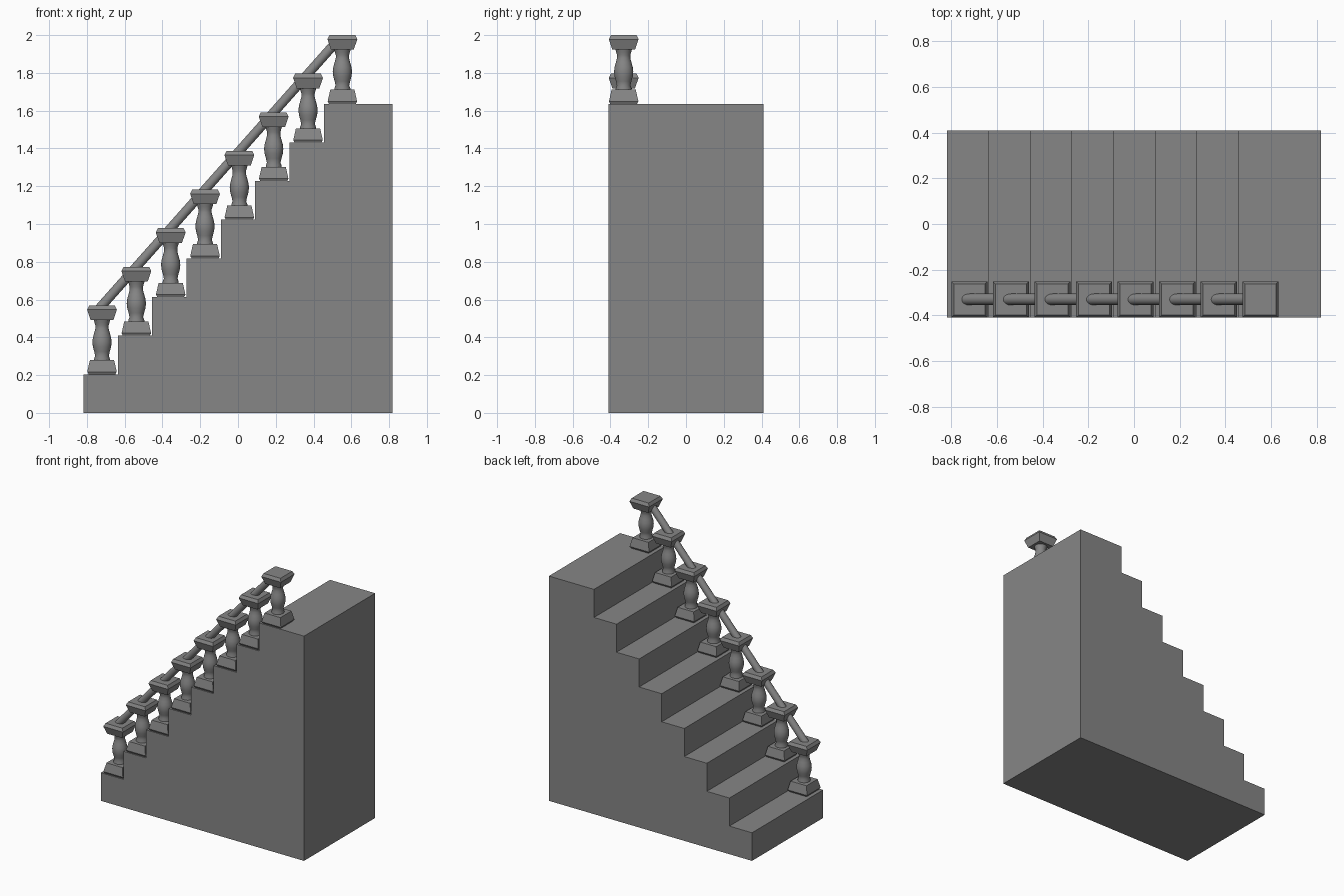
import bpy, bmesh, math
from mathutils import Vector

cube = bpy.data.objects.get("Cube")
if cube:
    bpy.data.objects.remove(cube)

STEPS = 8
RUN, RISE = 0.1818, 0.2045
LEFT, HALF_DEPTH = -0.818, 0.409
POST_X, POST_Y, POST_H = -0.72, -0.33, 0.364

stone = bpy.data.materials.new("grey stone")
stone.use_nodes = True
GREY = (0.24, 0.24, 0.24, 1)
stone.diffuse_color = GREY
stone.node_tree.nodes["Principled BSDF"].inputs["Base Color"].default_value = GREY


def finish(name, bm):
    bmesh.ops.recalc_face_normals(bm, faces=bm.faces)
    mesh = bpy.data.meshes.new(name)
    bm.to_mesh(mesh)
    bm.free()
    mesh.materials.append(stone)
    obj = bpy.data.objects.new(name, mesh)
    bpy.context.collection.objects.link(obj)
    return obj


def smooth(obj):
    bpy.ops.object.select_all(action='DESELECT')
    obj.select_set(True)
    bpy.context.view_layer.objects.active = obj
    bpy.ops.object.shade_smooth_by_angle(angle=math.radians(40))


def loft(bm, profile, sides, turn=0.0):
    """Stack of rings from (radius, height) pairs, capped at both ends."""
    rings = []
    for r, z in profile:
        angles = [turn + math.tau * i / sides for i in range(sides)]
        rings.append([bm.verts.new((r * math.cos(a), r * math.sin(a), z)) for a in angles])
    for low, high in zip(rings, rings[1:]):
        for i in range(sides):
            j = (i + 1) % sides
            bm.faces.new((low[i], low[j], high[j], high[i]))
    bm.faces.new(rings[0][::-1])
    bm.faces.new(rings[-1])


def square(bm, profile):
    """Square block from (half width, height) pairs."""
    loft(bm, [(w * math.sqrt(2), z) for w, z in profile], 4, math.pi / 4)


# Solid staircase: stepped side outline pushed across the depth
outline = [(-LEFT, 0), (LEFT, 0)]
for i in range(STEPS):
    x = LEFT + i * RUN
    outline += [(x, (i + 1) * RISE)]
    outline += [(x + RUN if i < STEPS - 1 else -LEFT, (i + 1) * RISE)]
bm = bmesh.new()
side = bm.faces.new([bm.verts.new((x, -HALF_DEPTH, z)) for x, z in outline])
pushed = bmesh.ops.extrude_face_region(bm, geom=[side])["geom"]
moved = [v for v in pushed if isinstance(v, bmesh.types.BMVert)]
bmesh.ops.translate(bm, verts=moved, vec=(0, 2 * HALF_DEPTH, 0))
finish("staircase", bm)

# Baluster: flared foot, turned vase and flared cap
bm = bmesh.new()
square(bm, [(0.071, 0), (0.078, 0.013), (0.064, 0.075)])
loft(bm, [(0.042, 0.07), (0.042, 0.082), (0.036, 0.098), (0.041, 0.12), (0.048, 0.145),
          (0.051, 0.17), (0.048, 0.195), (0.041, 0.22), (0.035, 0.243), (0.035, 0.258),
          (0.040, 0.275), (0.045, 0.292)], 24)
square(bm, [(0.060, 0.287), (0.079, 0.342), (0.068, POST_H)])
post = finish("baluster_1", bm)
post.location = (POST_X, POST_Y, RISE)
smooth(post)
for i in range(1, STEPS):
    copy = post.copy()
    copy.name = f"baluster_{i + 1}"
    copy.location = (POST_X + i * RUN, POST_Y, (i + 1) * RISE)
    bpy.context.collection.objects.link(copy)

# Handrail: round bar through the tops of the caps
def rail_point(x):
    return Vector((x, POST_Y, RISE + POST_H + (x - POST_X) * RISE / RUN))


start, end = rail_point(-0.74), rail_point(0.52)
bm = bmesh.new()
loft(bm, [(0.025, 0), (0.025, (end - start).length)], 24)
rail = finish("handrail", bm)
rail.location = start
rail.rotation_euler = (end - start).to_track_quat('Z', 'Y').to_euler()
smooth(rail)
